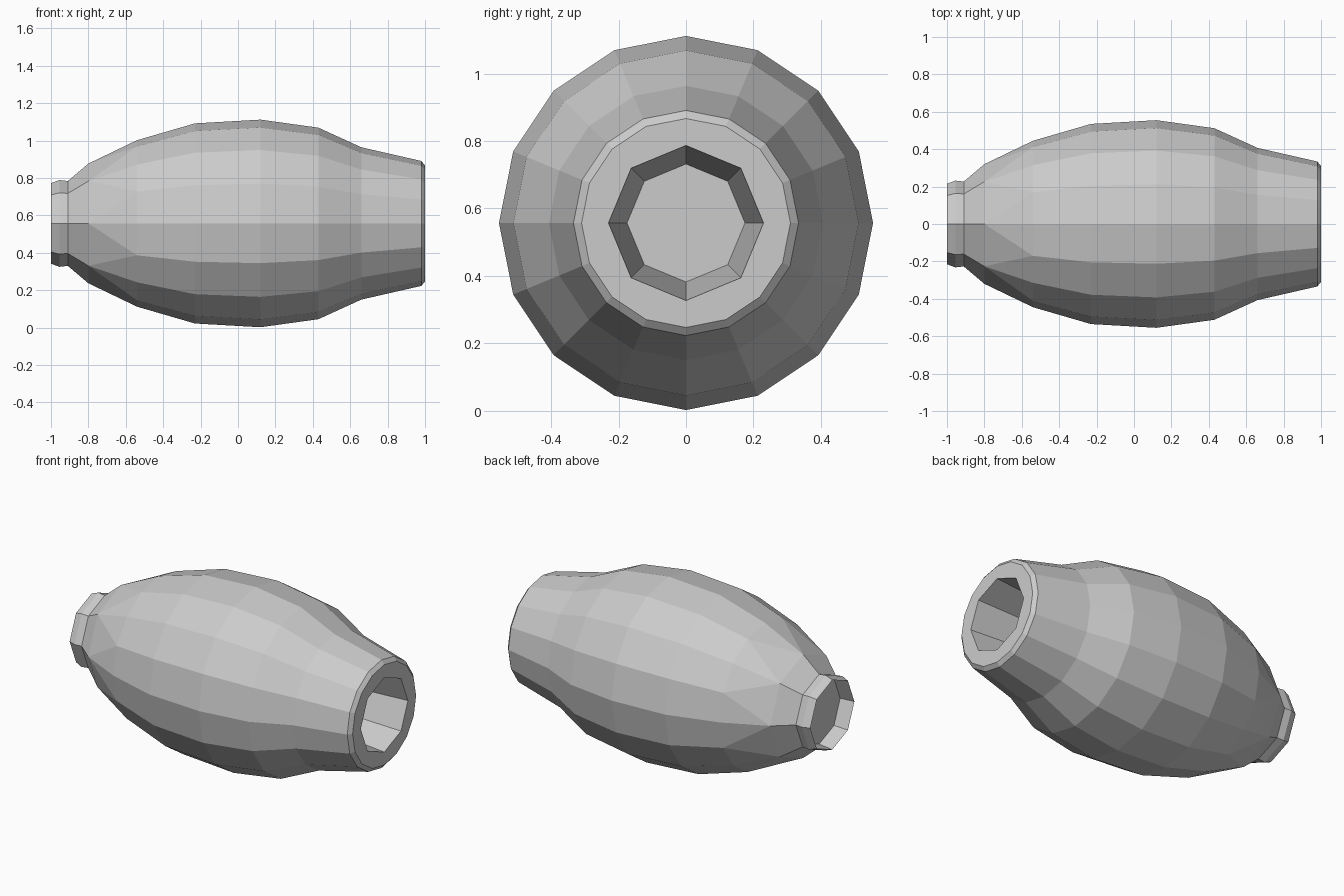
import bpy, bmesh
from math import cos, sin, pi

if "Cube" in bpy.data.objects:
    bpy.data.objects.remove(bpy.data.objects["Cube"])

CENTRE_Z = 0.557

# Profile along the x axis: (x, radius, sides), from the collar recess
# over the outside to the bottom of the socket
PROFILE = [
    (-0.91, 0.205, 8), (-1.0, 0.215, 8), (-0.955, 0.232, 8), (-0.91, 0.227, 8),
    (-0.80, 0.32, 8), (-0.54, 0.445, 16), (-0.23, 0.535, 16), (0.12, 0.555, 16),
    (0.43, 0.512, 16), (0.66, 0.407, 16), (0.98, 0.334, 16), (1.0, 0.31, 16),
    (1.0, 0.23, 8), (0.35, 0.175, 8),
]


def add_ring(bm, x, r, n):
    return [bm.verts.new((x, r * cos(2 * pi * k / n),
                          CENTRE_Z + r * sin(2 * pi * k / n))) for k in range(n)]


def bridge(bm, a, b):
    if len(a) > len(b):
        a, b = b, a
    n, m = len(a), len(b)
    for i in range(n):
        j = (i + 1) % n
        if n == m:
            bm.faces.new((a[i], a[j], b[j], b[i]))
        else:  # 8 sides to 16 sides
            b0, b1, b2 = b[2 * i], b[2 * i + 1], b[(2 * i + 2) % m]
            bm.faces.new((a[i], b1, b0))
            bm.faces.new((a[i], a[j], b1))
            bm.faces.new((a[j], b2, b1))


# Barrel-shaped body with collar and socket
bm = bmesh.new()
rings = [add_ring(bm, *p) for p in PROFILE]
for a, b in zip(rings, rings[1:]):
    bridge(bm, a, b)
bm.faces.new(rings[0])
bm.faces.new(rings[-1])
bmesh.ops.recalc_face_normals(bm, faces=bm.faces)

mesh = bpy.data.meshes.new("barrel_body")
bm.to_mesh(mesh)
bm.free()
body = bpy.data.objects.new("barrel_body", mesh)
bpy.context.collection.objects.link(body)
